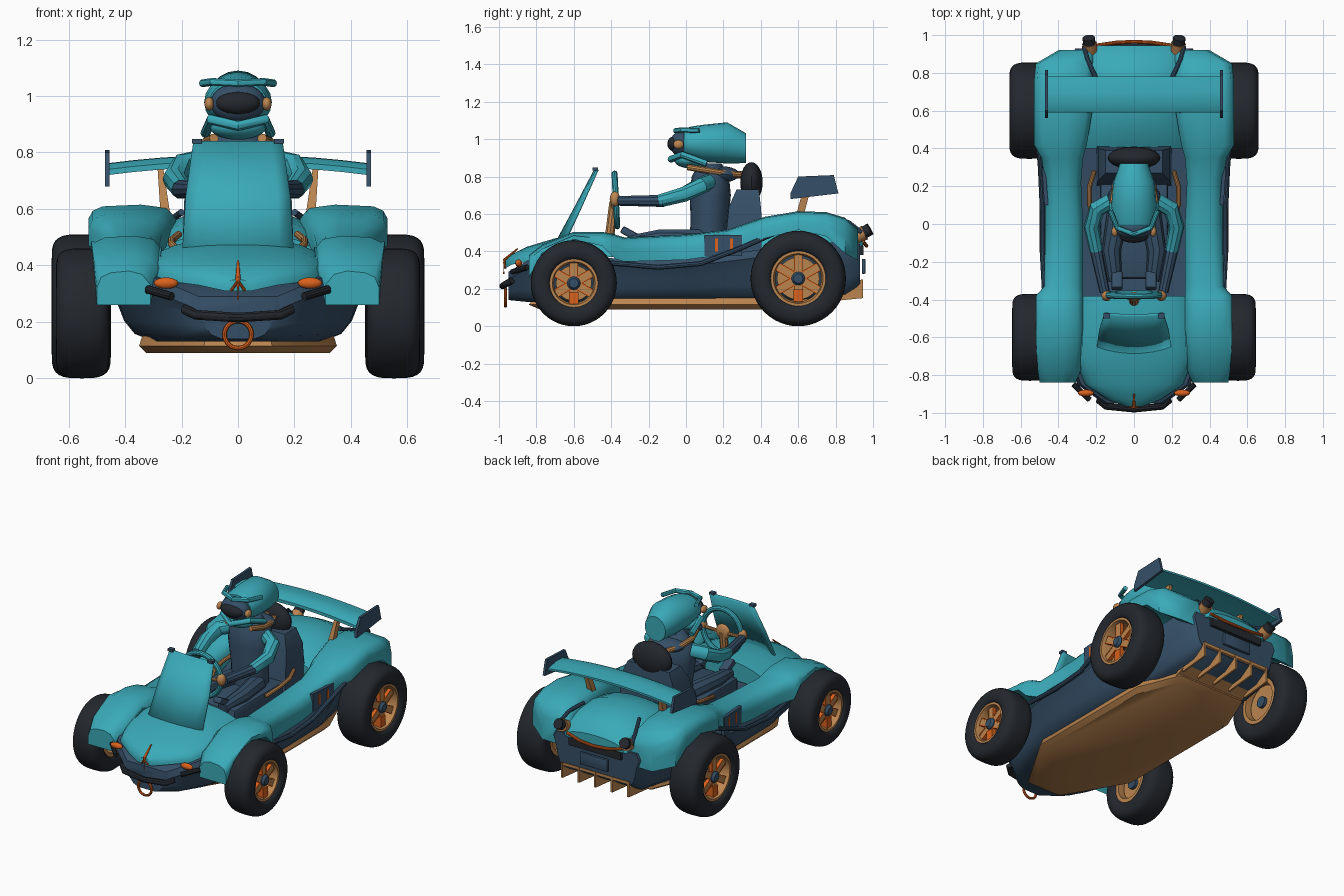
import bpy, bmesh, math
from math import sin, cos, pi
from mathutils import Vector, Matrix

if "Cube" in bpy.data.objects:
    bpy.data.objects.remove(bpy.data.objects["Cube"])


def material(name, rgb):
    m = bpy.data.materials.new(name)
    m.diffuse_color = (*rgb, 1)
    m.use_nodes = True
    m.node_tree.nodes["Principled BSDF"].inputs["Base Color"].default_value = m.diffuse_color
    return m


TEAL = material("teal paint", (0.042, 0.40, 0.48))
NAVY = material("navy", (0.036, 0.078, 0.135))
BLACK = material("black rubber", (0.017, 0.021, 0.027))
TAN = material("tan metal", (0.50, 0.235, 0.08))
ORANGE = material("orange", (0.70, 0.12, 0.013))


def finish(name, bm, mat, mirror=False, angle=35, thick=0):
    bmesh.ops.recalc_face_normals(bm, faces=bm.faces)
    me = bpy.data.meshes.new(name)
    bm.to_mesh(me)
    bm.free()
    me.materials.append(mat)
    me.shade_smooth()
    me.set_sharp_from_angle(angle=math.radians(angle))
    ob = bpy.data.objects.new(name, me)
    bpy.context.collection.objects.link(ob)
    if thick:
        ob.modifiers.new("thickness", 'SOLIDIFY').thickness = thick
    if mirror:
        ob.modifiers.new("mirror", 'MIRROR')
    return ob


def loft(name, rings, mat, closed=True, cyclic=False, **kw):
    """Skin a list of equal-length point rings."""
    bm = bmesh.new()
    rows = [[bm.verts.new(p) for p in r] for r in rings]
    n = len(rows[0])
    for a, b in list(zip(rows, rows[1:])) + ([(rows[-1], rows[0])] if cyclic else []):
        for i in range(n if closed else n - 1):
            j = (i + 1) % n
            bm.faces.new((a[i], a[j], b[j], b[i]))
    if closed and not cyclic:
        bm.faces.new(rows[0])
        bm.faces.new(rows[-1])
    return finish(name, bm, mat, **kw)


def tube(name, pts, r, mat, cyclic=False, sides=10, **kw):
    """Round bar along points; r is one radius or one per point."""
    pts = [Vector(p) for p in pts]
    n, rings = len(pts), []
    for i, p in enumerate(pts):
        a = pts[i - 1] if (i or cyclic) else p
        b = pts[(i + 1) % n] if (i < n - 1 or cyclic) else p
        t = (b - a).normalized()
        ref = Vector((0, 0, 1)) if abs(t.z) < 0.9 else Vector((0, 1, 0))
        if cyclic:
            ref = (pts[0] - pts[n // 4]).cross(pts[n // 2] - pts[n // 4])
        u = t.cross(ref).normalized()
        v = t.cross(u)
        k = r[i] if isinstance(r, (list, tuple)) else r
        rings.append([p + k * (u * cos(2 * pi * s / sides) + v * sin(2 * pi * s / sides))
                      for s in range(sides)])
    return loft(name, rings, mat, cyclic=cyclic, **kw)


def circle(c, r, axis, n=28):
    q = Vector(axis).normalized().to_track_quat('Z', 'Y')
    return [Vector(c) + q @ Vector((r * cos(2 * pi * i / n), r * sin(2 * pi * i / n), 0)) for i in range(n)]


def box(name, loc, size, mat, rot=None, bevel=0.0, **kw):
    bm = bmesh.new()
    bmesh.ops.create_cube(bm, size=1, matrix=Matrix.Diagonal((*size, 1)))
    if bevel:
        bmesh.ops.bevel(bm, geom=bm.edges[:], offset=bevel, segments=2, affect='EDGES', profile=0.5)
    bm.transform(Matrix.Translation(loc) @ (rot or Matrix()))
    return finish(name, bm, mat, **kw)


def ball(name, loc, size, mat, **kw):
    bm = bmesh.new()
    bmesh.ops.create_uvsphere(bm, u_segments=20, v_segments=12, radius=1,
                              matrix=Matrix.Translation(loc) @ Matrix.Diagonal((*size, 1)))
    return finish(name, bm, mat, **kw)


def plate(name, yz, x, thick, mat, **kw):
    """Flat side panel from a y-z outline."""
    return loft(name, [[(x + d, y, z) for y, z in yz] for d in (0, thick)], mat, **kw)


def lathe_x(name, prof, c, mat, n=48, **kw):
    """Turn an (x, radius) profile about a wheel axis."""
    rings = [[(x, c[0] + r * cos(2 * pi * k / n), c[1] + r * sin(2 * pi * k / n)) for x, r in prof]
             for k in range(n)]
    return loft(name, rings, mat, cyclic=True, **kw)


# Wheels: tyre, rim, hub and spokes
for tag, y, R, rr, x0, x1 in (("front", -0.6, 0.23, 0.125, 0.455, 0.645), ("rear", 0.6, 0.255, 0.143, 0.45, 0.66)):
    c, w, xm = (y, R), x1 - x0, (x0 + x1) / 2
    arc = [pi * i / 14 for i in range(15)]
    tyre = [(xm - math.copysign(abs(cos(a)) ** .6, cos(a)) * w / 2, rr + .02 + (R - rr - .02) * sin(a) ** .55)
            for a in arc]
    lathe_x(tag + "_tyre", [(x0 + .02, rr)] + tyre + [(x1 - .02, rr)], c, BLACK, mirror=True, angle=50)
    lathe_x(tag + "_rim", [(x0 + .015, rr + .004), (x1 - .015, rr + .004), (x1 - .015, rr - .01),
                           (x1 - .05, rr - .02), (x0 + .015, rr - .02)], c, TAN, mirror=True)
    lathe_x(tag + "_brake_disc", [(x0 + .05, .03), (x0 + .07, .03), (x0 + .07, rr - .03), (x0 + .05, rr - .03)],
            c, TAN, mirror=True)
    tube(tag + "_hub", [(x0 + .03, y, R), (x1 - .03, y, R), (x1 - .015, y, R)], [.036, .036, .025], NAVY,
         sides=16, mirror=True)
    for k in range(6):
        rot = Matrix.Rotation(k * pi / 3, 4, 'X')
        mid = Vector((x1 - .045, y, R)) + rot @ Vector((0, 0, rr * .6))
        box(tag + "_spoke", mid, (.02, .04, rr * .75), TAN, rot, mirror=True)
        for e in (-.02, .02):
            box(tag + "_spoke_edge", mid + rot @ Vector((0, e, 0)), (.023, .007, rr * .7), ORANGE, rot, mirror=True)
    box(tag + "_caliper", (x1 - .06, y, R - rr * .64), (.07, .05, .065), ORANGE, mirror=True)

# Lower hull with cockpit floor: y, bottom and top half-width, bottom and top height
hull = [(-.95, .06, .16, .14, .29), (-.85, .16, .30, .13, .35), (-.72, .24, .35, .13, .37),
        (-.6, .28, .38, .13, .38), (-.35, .31, .46, .135, .36), (0, .31, .47, .135, .36), (.33, .31, .46, .135, .40),
        (.6, .29, .37, .14, .44), (.85, .27, .37, .17, .45), (.93, .24, .31, .22, .44)]
side = ((0, 0), (.35, .1), (.58, .3), (.72, .55))
half = [[(a + (b - a) * u, y, zb + (zt - zb) * v) for u, v in side] + [(b, y, zt - .04), (b - .02, y, zt)]
        for y, a, b, zb, zt in hull]
loft("hull", [h + [(-x, y, z) for x, y, z in reversed(h)] for h in half], NAVY, angle=45)

# Floor pan and rear diffuser
pan = [(.12, -.84), (.35, -.45), (.35, .45), (.24, .72)]
outline = pan + [(-x, y) for x, y in reversed(pan)]
loft("floor_pan", [[(x * k, y * k, z) for x, y in outline] for k, z in ((.93, .09), (1, .115), (.97, .15))], TAN)
loft("diffuser", [[(-a, y, z), (a, y, z), (a, y, z + .02), (-a, y, z + .02)]
                  for y, a, z in ((.68, .25, .12), (.94, .24, .23))], TAN)
for x in (-.24, -.12, 0, .12, .24):
    plate("diffuser_fin", [(.74, .13), (.945, .15), (.945, .25), (.74, .16)], x - .006, .012, TAN)


def arch(y, w, zc, ze, n=17):
    t = [-pi / 2 + pi * i / (n - 1) for i in range(n)]
    return [(w * sin(a), y, ze + (zc - ze) * max(cos(a), 0) ** .75) for a in t]


# Hood and rear deck
loft("hood", [arch(*r) for r in ((-.965, .05, .35, .31), (-.93, .14, .385, .33), (-.85, .26, .425, .345),
                                 (-.7, .32, .47, .36), (-.55, .32, .50, .37), (-.38, .31, .495, .37))], TEAL)
loft("rear_deck", [arch(*r) for r in ((.40, .30, .52, .38), (.5, .31, .58, .4), (.65, .31, .61, .4),
                                      (.8, .30, .595, .4), (.9, .27, .545, .42), (.945, .21, .49, .43))], TEAL)

# Fenders and side pods in one sweep per side: y, inner x, outer x, top, lip
sweep = [(-.84, .31, .50, .38, .26), (-.77, .28, .51, .435, .39), (-.6, .27, .52, .505, .465),
         (-.45, .27, .52, .505, .43), (-.38, .27, .52, .49, .36), (-.33, .27, .475, .475, .345),
         (0, .27, .47, .49, .355), (.22, .28, .47, .515, .385), (.35, .27, .49, .56, .45),
         (.42, .25, .53, .585, .47), (.6, .22, .53, .615, .515), (.75, .22, .53, .61, .48),
         (.85, .22, .52, .58, .39), (.92, .20, .40, .52, .35)]
loft("fender_and_side_pod", [[(a, y, zl), (a, y, zt - .05), (a + .03, y, zt - .012), (a + (b - a) * .4, y, zt),
                              (b - .05, y, zt - .006), (b - .015, y, zt - .022), (b, y, zt - (zt - zl) * .5),
                              (b, y, zl)] for y, a, b, zt, zl in sweep], TEAL, mirror=True, angle=50)
tube("side_rail", [(.47, -.42, .34), (.485, -.15, .315), (.485, .08, .335), (.495, .3, .42), (.51, .48, .50)],
     .014, NAVY, mirror=True)
for tag, ya, yb, za, zb, d, mat in (("side_panel", .1, .3, .375, .488, .004, NAVY),
                                    ("panel_stripe", .155, .17, .40, .47, .006, ORANGE),
                                    ("panel_stripe", .235, .25, .40, .47, .006, ORANGE)):
    loft(tag, [[(x - .02, y, za), (x, y, za), (x, y, zb), (x - .02, y, zb)]
               for x, y in ((.470 + (yy - .1) * .07 + d, yy) for yy in (ya, yb))], mat, mirror=True)
tube("deck_seam", [(.265, .94, .50), (.245, .87, .555), (.2, .77, .588)], .012, NAVY, mirror=True)

# Windscreen with clips
loft("windscreen", [[(w * t / 4, y + d * (t / 4) ** 2, z) for t in range(-4, 5)]
                    for w, y, d, z in ((.197, -.69, .04, .465), (.185, -.59, .025, .65), (.158, -.49, .01, .84))],
     TEAL, closed=False, thick=.014)
box("windscreen_clip", (.145, -.485, .84), (.035, .03, .016), NAVY, mirror=True)

# Nose details
tube("front_bumper", [(-.19, -.93, .245), (-.15, -.965, .225), (0, -.98, .215), (.15, -.965, .225), (.19, -.93, .245)],
     .018, BLACK)
tube("tow_ring", circle((0, -.965, .155), .048, (0, 1, 0)), .008, ORANGE, cyclic=True, sides=8)
tube("nose_ornament", [(0, -.90, .415), (0, -.97, .355), (0, -.975, .28)], [.004, .009, .004], ORANGE)
tube("ornament_wing", [(0, -.975, .345), (.025, -.965, .31)], .005, ORANGE, mirror=True)
ball("front_lamp", (.255, -.895, .337), (.043, .018, .02), ORANGE, mirror=True)
tube("front_lamp_bar", [(.235, -.93, .29), (.32, -.85, .315)], .015, BLACK, mirror=True)

# Tail: exhausts, light strip, grille and rear panel
tube("exhaust_pipe", [(.225, .87, .46), (.235, .955, .50)], [.03, .04], TAN, sides=16, mirror=True)
tube("exhaust_tip", [(.235, .945, .497), (.24, .985, .52)], [.033, .033], BLACK, sides=16, mirror=True)
tube("tail_light", [(-.2, .945, .455), (-.1, .96, .435), (0, .965, .43), (.1, .96, .435), (.2, .945, .455)], .01, ORANGE)
box("tail_grille", (0, .935, .405), (.38, .03, .05), BLACK)
box("rear_panel", (0, .95, .32), (.2, .02, .08), NAVY, bevel=.006)

# Rear wing: shallow arched blade, end plates and struts
loft("wing_blade", [[(x, y, z + .03 * (1 - (x / .46) ** 2)) for y, z in
                     ((.59, .74), (.63, .76), (.70, .762), (.78, .745), (.78, .732), (.68, .732), (.59, .72))]
                    for x in [i * .092 for i in range(-5, 6)]], TEAL)
plate("wing_end_plate", [(.60, .80), (.79, .808), (.815, .71), (.56, .68), (.56, .715)], .455, .016, NAVY, mirror=True)
loft("wing_strut", [[(x - w, y - .02, z), (x + w, y - .02, z), (x + w, y + .02, z), (x - w, y + .02, z)]
                    for x, y, z, w in ((.255, .60, .56, .018), (.275, .65, .745, .01))], TAN, mirror=True)

# Seat, headrest and cockpit trim
loft("seat_back", [[(-w, y0, z), (w, y0, z), (w, y1, z), (-w, y1, z)]
                   for w, y0, y1, z in ((.2, .2, .42, .36), (.19, .23, .40, .64), (.15, .27, .39, .73))], NAVY)
box("seat_base", (0, -.03, .40), (.36, .52, .10), NAVY, bevel=.02)
ball("headrest", (0, .35, .77), (.14, .06, .107), BLACK)
tube("headrest_mount", [(0, .2, .81), (0, .33, .81)], .02, TAN)
tube("cockpit_trim", [(.2, .0, .44), (.235, .1, .475), (.235, .2, .49), (.21, .28, .51)], .013, TAN, mirror=True)

# Steering wheel and column
tube("steering_wheel", circle((0, -.375, .675), .14, (0, 1, .05)), .017, TEAL, cyclic=True)
tube("steering_spoke", [(-.14, -.375, .67), (0, -.385, .66), (.14, -.375, .67)], .011, TAN)
ball("steering_hub", (0, -.385, .665), (.05, .02, .05), TAN)
tube("steering_column", [(0, -.385, .665), (0, -.41, .47)], .026, TAN)

# Driver body, arms and legs
loft("torso", [[(a * cos(k * pi / 8), y + b * sin(k * pi / 8), z) for k in range(16)] for y, a, b, z in
               ((.12, .12, .11, .42), (.125, .12, .10, .55), (.13, .145, .11, .70), (.13, .14, .10, .80),
                (.13, .07, .06, .87))], NAVY, angle=50)
tube("upper_arm", [(.12, .12, .77), (.195, .08, .752), (.225, -.01, .705), (.2, -.14, .67)],
     [.043, .045, .042, .036], TEAL, mirror=True)
tube("forearm", [(.205, -.12, .67), (.155, -.36, .67)], [.034, .027], NAVY, mirror=True)
ball("glove", (.145, -.38, .68), (.028, .028, .04), TAN, mirror=True)
tube("leg", [(.08, .08, .46), (.12, -.14, .47), (.10, -.3, .45)], [.06, .05, .037], NAVY, mirror=True)
box("shoe", (.09, -.30, .495), (.06, .1, .04), NAVY, Matrix.Rotation(-.5, 4, 'X'), bevel=.01, mirror=True)
tube("collar", [(.085, .01, .85), (.115, .1, .835), (.10, .2, .818), (.06, .29, .81)], .017, TAN, mirror=True)
ball("neck_support", (0, .2, .812), (.12, .085, .042), NAVY)

# Helmet shell, visor, goggles, brow and chin guard
loft("helmet", [[(a * cos(k * pi / 10), y, zc + b * sin(k * pi / 10)) for k in range(20)] for y, zc, a, b in
                ((.32, .952, .075, .08), (.22, .98, .11, .11), (.1, .978, .12, .10), (.03, .98, .112, .088),
                 (-.01, .98, .1, .075))], TEAL, angle=50)
ball("goggles", (0, -.025, .975), (.098, .06, .07), NAVY)
ball("visor", (0, -.065, .975), (.078, .035, .04), BLACK)
ball("goggle_clip", (.102, -.04, .972), (.017, .028, .024), TAN, mirror=True)
tube("brow", [(-.125, .07, 1.045), (-.09, -.02, 1.05), (0, -.055, 1.045), (.09, -.02, 1.05), (.125, .07, 1.045)],
     .014, TEAL)
tube("chin_guard", [(-.115, .11, .868), (-.095, -.02, .917), (0, -.08, .893), (.095, -.02, .917), (.115, .11, .868)],
     .018, TEAL)
ball("chin", (0, .015, .89), (.1, .078, .045), TEAL)
